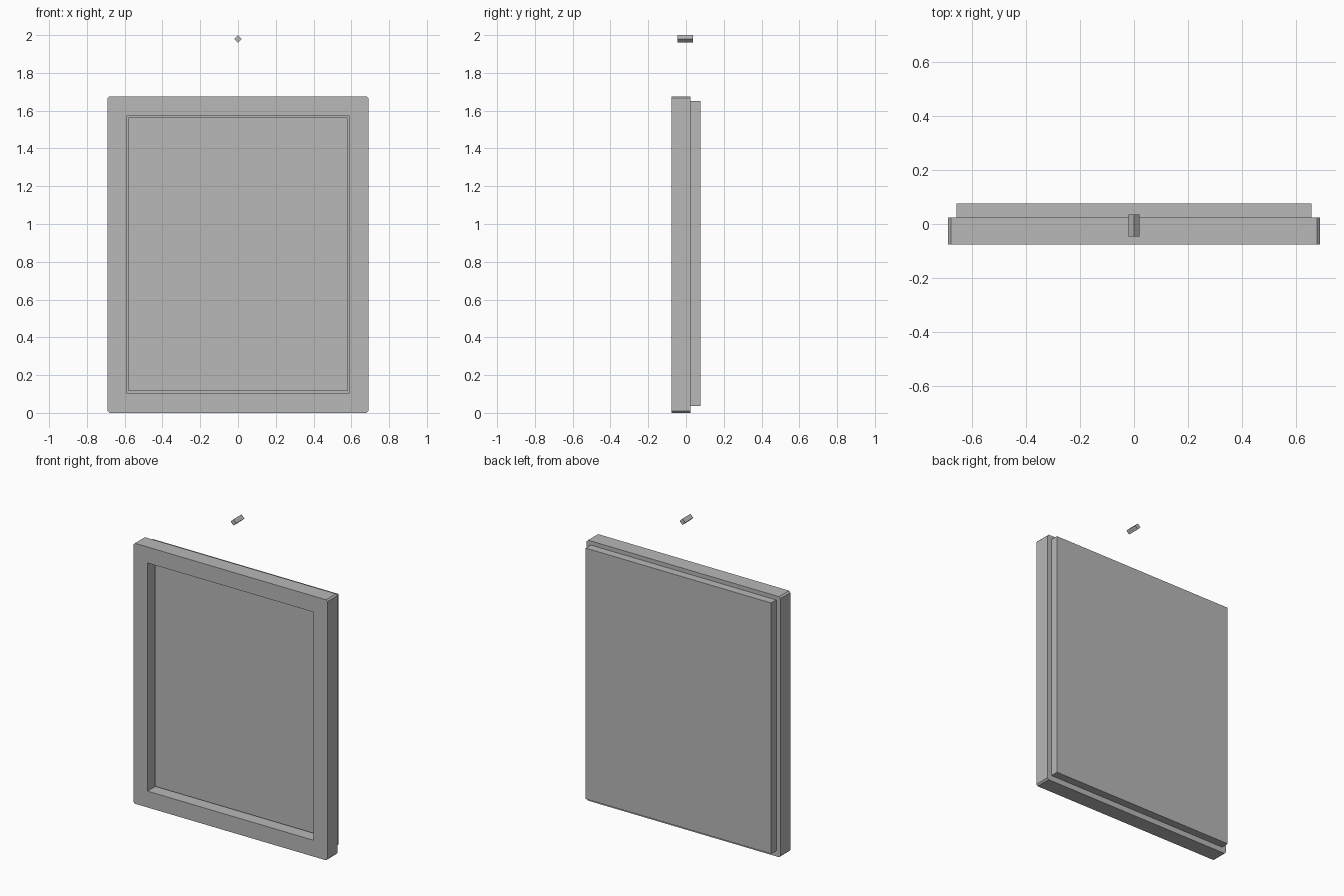
import bpy, bmesh, math
from mathutils import Matrix

if "Cube" in bpy.data.objects:
    bpy.data.objects.remove(bpy.data.objects["Cube"])

grey = bpy.data.materials.new("plain grey")
grey.diffuse_color = (0.48, 0.48, 0.48, 1)
grey.use_nodes = True
grey.node_tree.nodes["Principled BSDF"].inputs["Base Color"].default_value = grey.diffuse_color


def finish(name, bm):
    bmesh.ops.recalc_face_normals(bm, faces=bm.faces)
    mesh = bpy.data.meshes.new(name)
    bm.to_mesh(mesh)
    bm.free()
    mesh.materials.append(grey)
    obj = bpy.data.objects.new(name, mesh)
    bpy.context.collection.objects.link(obj)
    return obj


def slab(name, half_x, y0, y1, z0, z1):
    bm = bmesh.new()
    size = Matrix.Diagonal((2 * half_x, y1 - y0, z1 - z0, 1))
    place = Matrix.Translation((0, (y0 + y1) / 2, (z0 + z1) / 2))
    bmesh.ops.create_cube(bm, size=1, matrix=place @ size)
    return finish(name, bm)


# Outer frame: chamfered-corner outline around a rectangular opening
def outline(half_x, z0, z1, cut):
    return [(-half_x, z0 + cut), (-half_x + cut, z0),
            (half_x - cut, z0), (half_x, z0 + cut),
            (half_x, z1 - cut), (half_x - cut, z1),
            (-half_x + cut, z1), (-half_x, z1 - cut)]


FRONT, BACK = -0.077, 0.025
outer = outline(0.69, 0.0, 1.676, 0.01)
inner = [(-0.59, 0.105), (0.59, 0.105), (0.59, 1.573), (-0.59, 1.573)]
bm = bmesh.new()
rings = [[[bm.verts.new((x, y, z)) for x, z in pts] for pts in (outer, inner)]
         for y in (FRONT, BACK)]
for o, i in rings:
    for k in range(4):
        n = (k + 1) % 4
        bm.faces.new((o[2 * k], o[2 * k + 1], i[k]))
        bm.faces.new((o[2 * k + 1], o[2 * n], i[n], i[k]))
for a, b in zip(*rings):
    for k in range(len(a)):
        n = (k + 1) % len(a)
        bm.faces.new((a[k], a[n], b[n], b[k]))
bmesh.ops.dissolve_limit(bm, angle_limit=0.001, verts=bm.verts, edges=bm.edges)
finish("frame", bm)

# Picture panel recessed in the opening, and backing board behind the frame
slab("picture_panel", 0.58, -0.015, 0.03, 0.115, 1.563)
slab("backing_board", 0.66, BACK, 0.077, 0.036, 1.65)

# Four-sided wall nail above the frame
bm = bmesh.new()
bmesh.ops.create_cone(bm, cap_ends=True, segments=4, radius1=0.02, radius2=0.02,
                      depth=0.082,
                      matrix=Matrix.Translation((0, -0.005, 1.98))
                      @ Matrix.Rotation(math.pi / 2, 4, 'X'))
nail = finish("wall_nail", bm)
